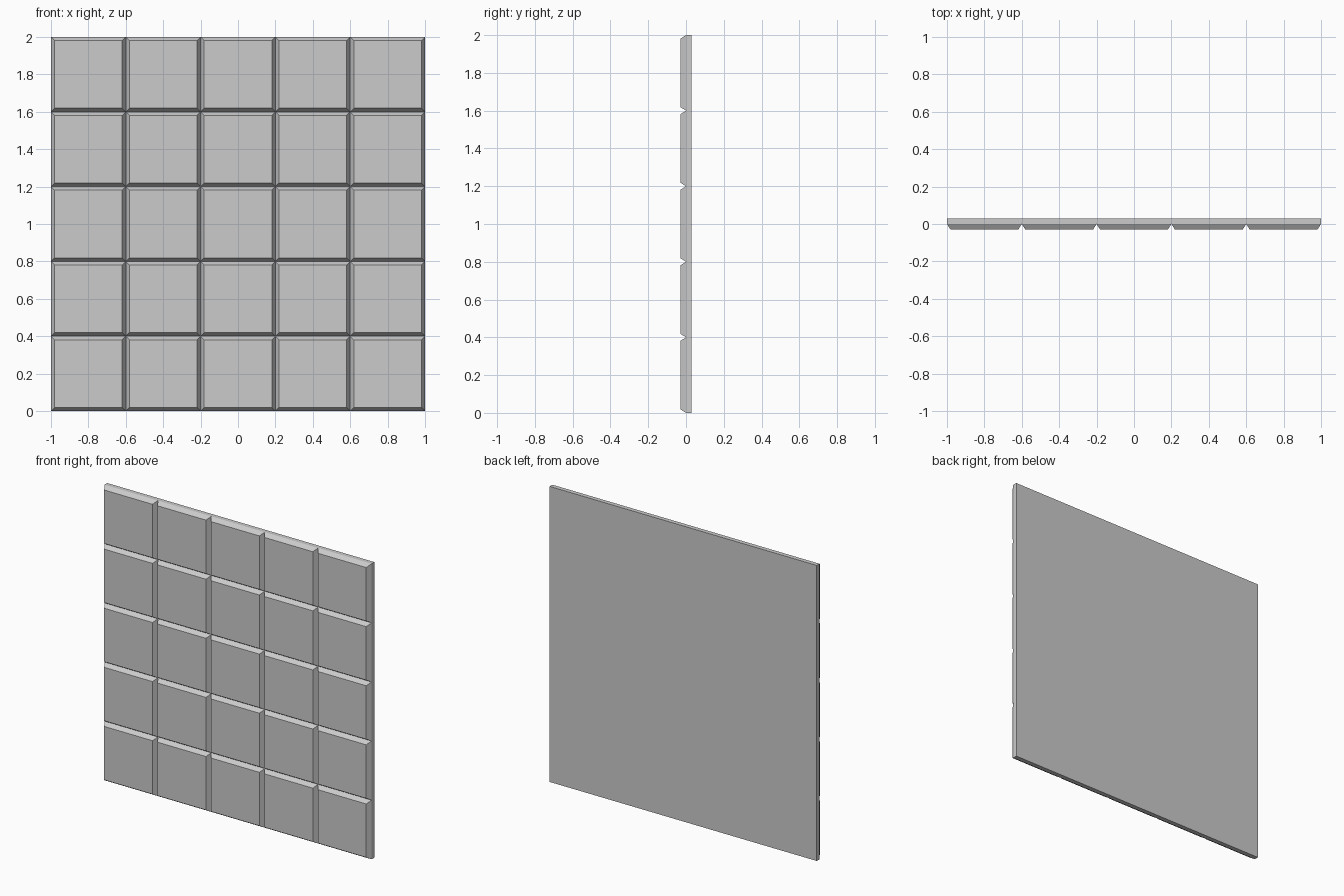
import bpy, bmesh
from mathutils import Matrix, Vector

if "Cube" in bpy.data.objects:
    bpy.data.objects.remove(bpy.data.objects["Cube"])

N = 5            # tiles per side
T = 0.03         # slab thickness and tile height
BEVEL = 0.027    # width of each tile's sloped border

bm = bmesh.new()

# Front sheet: N x N squares in the y = 0 plane
size = 2 / N
verts = [[bm.verts.new((-1 + i * size, 0, j * size)) for i in range(N + 1)]
         for j in range(N + 1)]
tiles = [bm.faces.new((verts[j][i], verts[j][i + 1], verts[j + 1][i + 1], verts[j + 1][i]))
         for j in range(N) for i in range(N)]

# Backing slab: side walls and one flat back
rim = [e for e in bm.edges if e.is_boundary]
walls = bmesh.ops.extrude_edge_only(bm, edges=rim)["geom"]
bmesh.ops.translate(bm, vec=(0, T, 0), verts=[g for g in walls if isinstance(g, bmesh.types.BMVert)])
bmesh.ops.holes_fill(bm, edges=[e for e in bm.edges if e.is_boundary], sides=0)
bmesh.ops.recalc_face_normals(bm, faces=bm.faces)

# Raised tiles with sloped borders
bm.normal_update()
bmesh.ops.inset_individual(bm, faces=tiles, thickness=BEVEL, depth=0)
for f in tiles:
    bmesh.ops.translate(bm, vec=(0, -T, 0), verts=f.verts)
bmesh.ops.recalc_face_normals(bm, faces=bm.faces)

mesh = bpy.data.meshes.new("tiled_wall_panel")
bm.to_mesh(mesh)
bm.free()
panel = bpy.data.objects.new("tiled_wall_panel", mesh)
bpy.context.collection.objects.link(panel)
